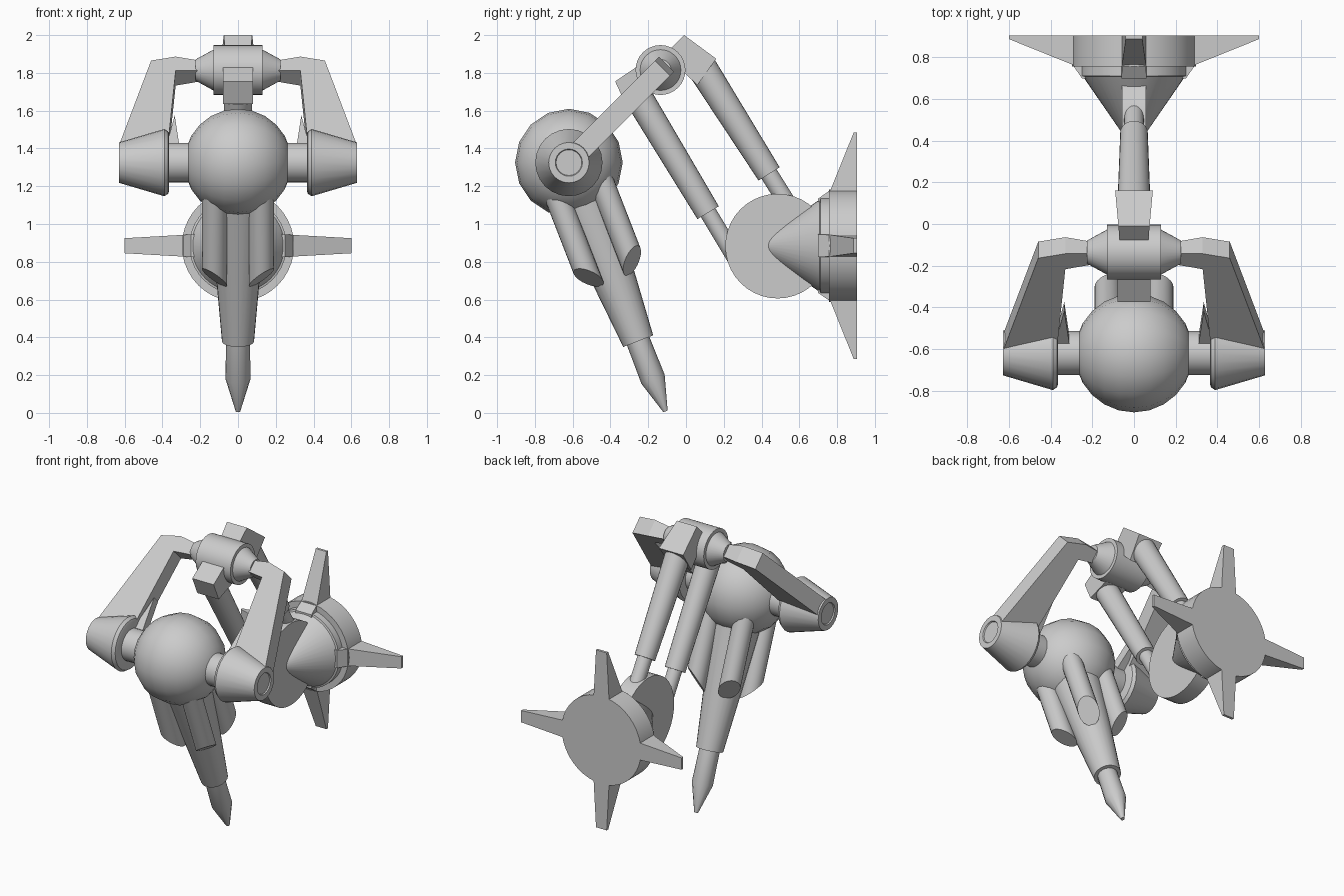
import bpy
import bmesh
import math
from mathutils import Vector

cube = bpy.data.objects.get("Cube")
if cube:
    bpy.data.objects.remove(cube, do_unlink=True)


def finish(name, bm, smooth=True):
    bmesh.ops.recalc_face_normals(bm, faces=bm.faces)
    mesh = bpy.data.meshes.new(name)
    bm.to_mesh(mesh)
    bm.free()
    obj = bpy.data.objects.new(name, mesh)
    bpy.context.collection.objects.link(obj)
    if smooth:
        bpy.ops.object.select_all(action='DESELECT')
        obj.select_set(True)
        bpy.context.view_layer.objects.active = obj
        bpy.ops.object.shade_smooth_by_angle(angle=math.radians(30))
    return obj


def lathe(name, origin, axis, profile, segments=24, slant=None):
    """Revolve (distance, radius) pairs about an axis; slant skews the last ring."""
    origin, axis = Vector(origin), Vector(axis).normalized()
    u = axis.cross(Vector((1, 0, 0)))
    if u.length < 0.1:
        u = axis.cross(Vector((0, 1, 0)))
    u.normalize()
    v = axis.cross(u)
    bm = bmesh.new()
    rings = []
    for t, r in profile:
        ring = []
        for i in range(segments):
            a = math.tau * i / segments
            off = (u * math.cos(a) + v * math.sin(a)) * r
            along = t
            if slant is not None and (t, r) == profile[-1]:
                along -= off.dot(slant)
            ring.append(bm.verts.new(origin + axis * along + off))
        rings.append(ring)
    for a, b in zip(rings, rings[1:]):
        for i in range(segments):
            j = (i + 1) % segments
            bm.faces.new((a[i], a[j], b[j], b[i]))
    bm.faces.new(rings[0])
    bm.faces.new(rings[-1])
    return finish(name, bm)


def prism(name, outline, place):
    """Extrude an outline; place(a, b, s) positions a point on side s = +1 / -1."""
    bm = bmesh.new()
    near, far = ([bm.verts.new(place(a, b, s)) for a, b in outline] for s in (-1, 1))
    bm.faces.new(near)
    bm.faces.new(far)
    for i in range(len(outline)):
        j = (i + 1) % len(outline)
        bm.faces.new((near[i], near[j], far[j], far[i]))
    return finish(name, bm, smooth=False)


def rod(name, start, end, r0, r1):
    start, end = Vector(start), Vector(end)
    lathe(name, start, end - start, [(0, r0), ((end - start).length, r1)])


BODY = Vector((0, -0.62, 1.325))
HUB = Vector((0, -0.135, 1.815))
BASE = Vector((0, 0, 0.885))
LEG = Vector((0, 0.362, -0.932)).normalized()

# Spherical body, poles along the shoulder axis
bpy.ops.mesh.primitive_uv_sphere_add(segments=16, ring_count=12, radius=0.285,
                                     location=BODY, rotation=(0, math.pi / 2, 0))
body = bpy.context.object
body.name = "body_sphere"
bpy.ops.object.shade_smooth_by_angle(angle=math.radians(35))

# Leg: tapered sleeve and pointed foot
lathe("leg_sleeve", BODY, LEG, [(0.15, 0.158), (1.014, 0.085)])
lathe("leg_spike", BODY, LEG, [(0.95, 0.063), (1.23, 0.066), (1.413, 0.012)], 12)

# Four pods with slanted ends around the leg
side_axis = Vector((1, 0, 0))
front_axis = LEG.cross(side_axis)
for i in range(4):
    a = math.radians(45 + 90 * i)
    out = side_axis * math.cos(a) + front_axis * math.sin(a)
    lathe(f"leg_pod_{i + 1}", BODY + out * 0.175, LEG,
          [(0.08, 0.066), (0.605, 0.066)], 20, slant=out)

# Shoulders and arms, both sides
arm_outline = [(0.625, -0.6), (0.46, 0.015), (0.33, 0.045), (0.2, 0.03),
               (0.2, -0.045), (0.33, -0.06), (0.37, -0.6)]
for side, label in ((1, "left"), (-1, "right")):
    out = (side, 0, 0)
    lathe(f"{label}_shoulder_axle", BODY, out, [(0.2, 0.105), (0.4, 0.105)])
    lathe(f"{label}_shoulder_cone", BODY, out,
          [(0.365, 0.15), (0.37, 0.165), (0.39, 0.178), (0.63, 0.107),
           (0.63, 0.072), (0.622, 0.068)])

    def arm_point(x, s, n):
        n *= 0.04 if x < 0.3 else 0.056
        return HUB + Vector((side * x, (s - n) * 0.707, (s + n) * 0.707))

    prism(f"{label}_arm", arm_outline, arm_point)

    # Slim gusset inside the arm
    prism(f"{label}_arm_gusset", [(0.31, -0.6), (0.335, -0.37), (0.38, -0.6)],
          lambda x, s, n: HUB + Vector((side * x, (s - n * 0.03) * 0.707,
                                        (s + n * 0.03) * 0.707)))

# Hub with tapered ends
lathe("hub", HUB, (1, 0, 0),
      [(-0.225, 0.056), (-0.13, 0.108), (-0.13, 0.132),
       (0.13, 0.132), (0.13, 0.108), (0.225, 0.056)], 32)

# Blocks that carry the two struts
prism("upper_strut_block", [(-0.01, 2.0), (0.16, 1.875), (0.06, 1.735), (-0.11, 1.9)],
      lambda y, z, s: Vector((s * (0.076 + 0.09 * y), y, z)))
prism("lower_strut_block", [(-0.375, 1.755), (-0.25, 1.84), (-0.14, 1.7), (-0.32, 1.635)],
      lambda y, z, s: Vector((s * 0.08, y, z)))

# Telescoping struts
rod("upper_strut_sleeve", (0, 0.08, 1.835), (0, 0.44, 1.265), 0.08, 0.066)
rod("upper_strut_rod", (0, 0.43, 1.28), (0, 0.58, 1.04), 0.047, 0.047)
rod("lower_strut_sleeve", (0, -0.25, 1.67), (0, 0.117, 1.06), 0.075, 0.066)
rod("lower_strut_rod", (0, 0.107, 1.077), (0, 0.27, 0.806), 0.045, 0.045)

# Pivot disc
lathe("pivot_disc", (0, 0.485, 0.883), (1, 0, 0), [(-0.057, 0.277), (0.057, 0.277)], 40)

# Mount: nose cone, collar and back plate
lathe("mount_cone", BASE, (0, 1, 0),
      [(0.393, 0.005), (0.405, 0.025), (0.43, 0.053), (0.708, 0.245), (0.712, 0.257),
       (0.757, 0.257), (0.757, 0.297), (0.905, 0.297)], 40)

# Four tapered fins
fin_outline = [(0.2, 0.7), (0.25, 0.7), (0.295, 0.765), (0.6, 0.888),
               (0.6, 0.905), (0.2, 0.905)]
for i in range(4):
    a = math.pi / 2 * i
    radial = Vector((math.cos(a), 0, math.sin(a)))
    across = Vector((-math.sin(a), 0, math.cos(a)))
    prism(f"mount_fin_{i + 1}", fin_outline,
          lambda r, y, s: BASE + radial * r + Vector((0, y, 0))
          + across * s * (0.074 - 0.057 * r))
